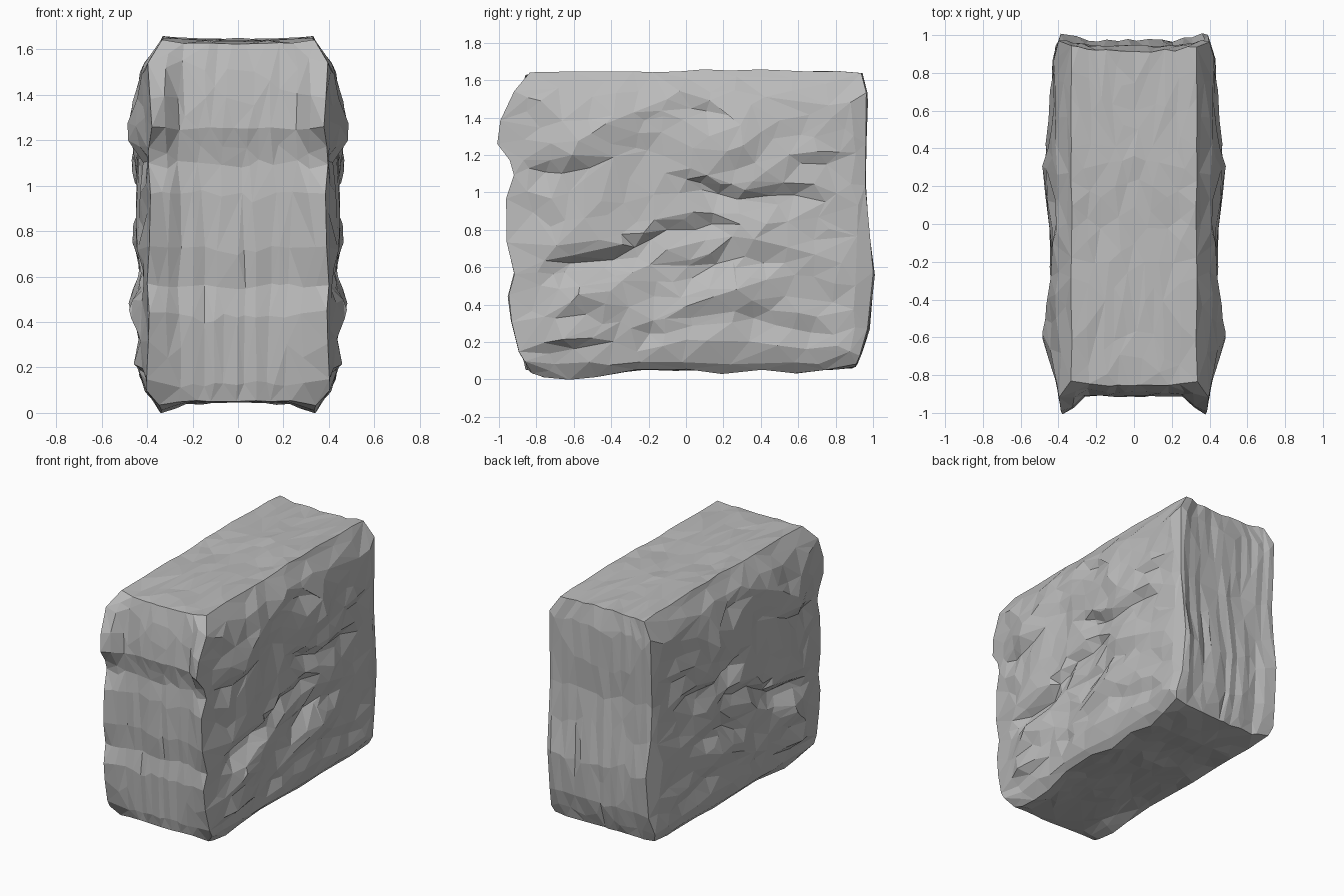
import bpy
import bmesh
from mathutils import Vector, noise

cube = bpy.data.objects.get("Cube")
if cube:
    bpy.data.objects.remove(cube, do_unlink=True)


def profile(points, t):
    """Linear interpolation along (position, value) pairs."""
    if t <= points[0][0]:
        return points[0][1]
    for (a, va), (b, vb) in zip(points, points[1:]):
        if t <= b:
            return va + (vb - va) * (t - a) / (b - a)
    return points[-1][1]


def smooth(a, b, t):
    t = min(max((t - a) / (b - a), 0), 1)
    return t * t * (3 - 2 * t)


# Outlines of the block
FRONT = [(0, -.83), (.07, -.89), (.2, -.92), (.4, -.95), (.52, -.91), (.7, -.955), (.95, -.955),
         (1.08, -.91), (1.17, -.94), (1.25, -1.01), (1.4, -.99), (1.52, -.94), (1.6, -.88),
         (1.64, -.84)]
BACK = [(0, .92), (.08, .95), (.2, .98), (.5, 1), (.8, .97), (1, .96), (1.5, .97), (1.64, .94)]
TOP = [(-1, 1.62), (-.8, 1.64), (-.5, 1.65), (0, 1.645), (.33, 1.66), (.95, 1.64)]
BOTTOM = [(-.92, .07), (-.8, .02), (-.6, 0), (-.25, .05), (0, .05), (.2, .03),
          (.4, .055), (.6, .03), (.95, .08)]
WIDTH_Z = [(.02, .34), (.08, .4), (.2, .45), (.33, .44), (.48, .49), (.62, .43), (.75, .46),
           (1, .45), (1.13, .465), (1.25, .495), (1.36, .46), (1.5, .42), (1.56, .39), (1.64, .335)]
WIDTH_Y = [(-1, .385), (-.8, .42), (-.7, .445), (-.58, .49), (-.45, .46), (-.18, .435),
           (.05, .46), (.28, .495), (.45, .46), (.6, .44), (.9, .425), (1, .39)]

# Undercut ledges on the long sides: line through y, z points, and depth
LEDGES = [
    ([(-.72, .64), (-.38, .7), (-.12, .85), (.22, .9)], .05),
    ([(-.05, 1.14), (.3, 1.02), (.65, 1.07)], .045),
    ([(-.8, .2), (-.45, .24), (-.1, .32)], .035),
    ([(-.95, 1.2), (-.7, 1.17), (-.4, 1.22)], .03),
    ([(-.08, .64), (.1, .64), (.28, .82)], .04),
    ([(.3, .4), (.8, .28)], .02),
    ([(-.25, 1.42), (0, 1.53), (.25, 1.45)], .02),
    ([(.55, 1.22), (.85, 1.22)], .02),
]


def undercut(y, z):
    depth = 0
    for line, amount in LEDGES:
        start, end = line[0][0], line[-1][0]
        fade = smooth(start - .12, start + .15, y) * (1 - smooth(end - .15, end + .12, y))
        d = profile(line, y) - z
        depth = max(depth, amount * fade * smooth(0, .06, d) * (1 - smooth(.06, .22, d)))
    return depth


def shape(co):
    u, v, w = co * 2
    edge = abs(u)
    side = 1 if u > 0 else -1
    z0 = .82 + .82 * w
    # Ends, top and bottom are hollowed between their corner ridges
    hollow = 1 - smooth(.55, 1, edge)
    ridge = profile(FRONT, z0)
    front = ridge + hollow * (-.89 + .35 * (ridge + .95) - ridge)
    back = profile(BACK, z0) - .025 * hollow
    y = front + (back - front) * (v + 1) / 2
    low = profile(BOTTOM, y)
    low += hollow * (.05 + .3 * (low - .03) - low)
    high = profile(TOP, y) - .01 * hollow
    z = low + (high - low) * (w + 1) / 2
    # Chipped stone, the same on both long sides
    where = Vector((edge * 2.5, y * 3.5, z * 4.5 - y)) + Vector((3, 7, 1))
    chip = noise.noise_vector(where)
    fine = noise.noise_vector(where * 2.2)
    inside = (1 - smooth(.8, 1, abs(v))) * (1 - smooth(.85, 1, abs(w)))
    half = min(profile(WIDTH_Z, z), profile(WIDTH_Y, y)) - undercut(y, z) * inside
    rough = .022 * chip.x + .016 * fine.x - .009
    x = u * half + side * smooth(.6, 1, edge) * rough * (.3 + .7 * inside)
    # Upright grooves run down both ends
    groove = noise.noise(Vector((edge * 7, z * 1.6, side + v)))
    y += .010 * chip.y + .012 * groove * smooth(.85, 1, abs(v))
    z += .006 * chip.z + .008 * fine.z
    return Vector((x, y, z))


# Stone block
bm = bmesh.new()
bmesh.ops.create_cube(bm, size=1)
bmesh.ops.subdivide_edges(bm, edges=bm.edges[:], cuts=39, use_grid_fill=True)
for vert in bm.verts:
    vert.co = shape(vert.co)
bmesh.ops.triangulate(bm, faces=bm.faces[:])
for face in bm.faces:
    face.smooth = False
mesh = bpy.data.meshes.new("stone_block")
bm.to_mesh(mesh)
bm.free()
block = bpy.data.objects.new("stone_block", mesh)
bpy.context.collection.objects.link(block)

# Large irregular facets
facets = block.modifiers.new("facets", 'DECIMATE')
facets.ratio = .1

# Grey stone
stone = bpy.data.materials.new("grey_stone")
stone.use_nodes = True
GREY = (.5, .5, .5, 1)
stone.diffuse_color = GREY
stone.node_tree.nodes["Principled BSDF"].inputs["Base Color"].default_value = GREY
mesh.materials.append(stone)
